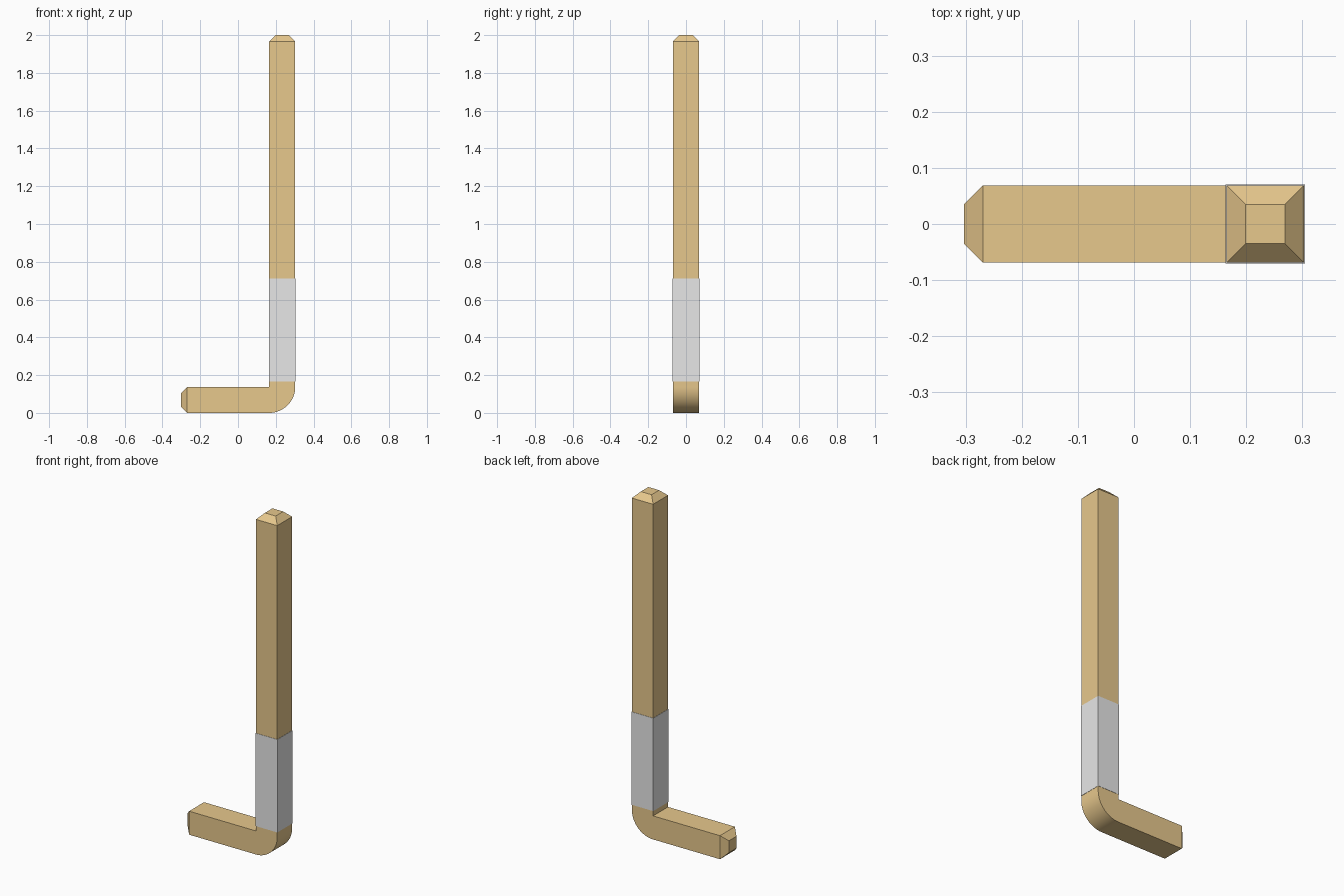
import bpy
import bmesh
import math
from mathutils import Vector

if "Cube" in bpy.data.objects:
    bpy.data.objects.remove(bpy.data.objects["Cube"])

HALF = 0.069                      # half the bar thickness
INNER, OUTER = 0.165, 0.303       # upright bar in x
THICK = OUTER - INNER
TIP_X, TIP_Z, BEVEL = -0.303, 2.0, 0.034


def material(name, rgb):
    m = bpy.data.materials.new(name)
    m.use_nodes = True
    m.diffuse_color = (*rgb, 1)
    m.node_tree.nodes["Principled BSDF"].inputs["Base Color"].default_value = (*rgb, 1)
    return m


def finish(name, bm, mat):
    bmesh.ops.recalc_face_normals(bm, faces=bm.faces)
    mesh = bpy.data.meshes.new(name)
    bm.to_mesh(mesh)
    bm.free()
    mesh.materials.append(mat)
    ob = bpy.data.objects.new(name, mesh)
    bpy.context.collection.objects.link(ob)
    return ob


brass = material("brass", (0.948, 0.685, 0.313))
grey = material("grey", (0.8, 0.8, 0.8))

# Bent square bar: side profile with a rounded outer corner, extruded in y
profile = [(TIP_X + BEVEL, THICK), (TIP_X + BEVEL, 0)]
for i in range(17):
    a = math.radians(-90 + 90 * i / 16)
    profile.append((INNER + THICK * math.cos(a), THICK + THICK * math.sin(a)))
profile += [(OUTER, TIP_Z - BEVEL), (INNER, TIP_Z - BEVEL), (INNER, THICK)]

bm = bmesh.new()
side = bm.faces.new([bm.verts.new((x, -HALF, z)) for x, z in profile])
ext = bmesh.ops.extrude_face_region(bm, geom=[side])
bmesh.ops.translate(bm, vec=(0, 2 * HALF, 0),
                    verts=[g for g in ext["geom"] if isinstance(g, bmesh.types.BMVert)])
bmesh.ops.recalc_face_normals(bm, faces=bm.faces)

# Chamfered tips at both ends
for direction in (Vector((-1, 0, 0)), Vector((0, 0, 1))):
    end = max((f for f in bm.faces if f.normal.dot(direction) > 0.99),
              key=lambda f: f.calc_center_median().dot(direction))
    tip = bmesh.ops.extrude_discrete_faces(bm, faces=[end])["faces"][0]
    centre = tip.calc_center_median()
    for v in tip.verts:
        v.co = centre + (v.co - centre) * (1 - BEVEL / HALF) + direction * BEVEL
    bm.normal_update()

bar = finish("bent_bar", bm, brass)
bpy.context.view_layer.objects.active = bar
bar.select_set(True)
bpy.ops.object.shade_smooth_by_angle(angle=math.radians(30))
bar.select_set(False)

# Thin sleeve around the lower part of the upright
bm = bmesh.new()
bmesh.ops.create_cube(bm, size=1)
width = 2 * (HALF + 0.0015)
for v in bm.verts:
    v.co = (v.co.x * width + (INNER + OUTER) / 2, v.co.y * width, v.co.z * 0.545 + 0.4395)
finish("sleeve", bm, grey)
